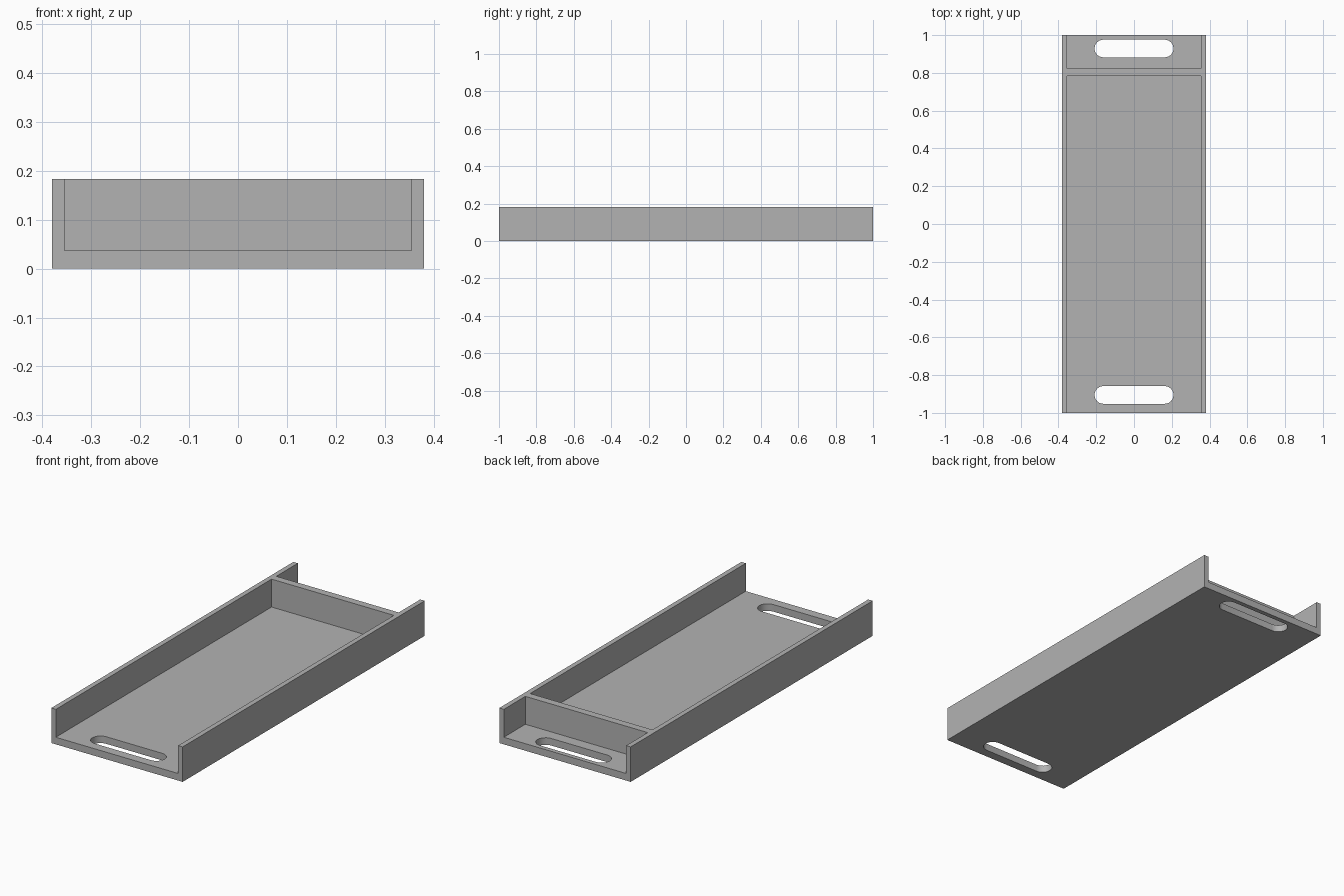
import bpy, bmesh, math

default = bpy.data.objects.get("Cube")
if default:
    bpy.data.objects.remove(default, do_unlink=True)

WIDTH, LENGTH, HEIGHT = 0.76, 2.0, 0.183
FLOOR, WALL = 0.037, 0.026
DIVIDER_FRONT, DIVIDER_BACK = 0.783, 0.822
SLOT_HALF, SLOT_RADIUS = 0.209, 0.047

grey = bpy.data.materials.new("plain grey")
grey.use_nodes = True
colour = (0.45, 0.45, 0.45, 1)
grey.diffuse_color = colour
grey.node_tree.nodes["Principled BSDF"].inputs["Base Color"].default_value = colour


def prism(name, outline, z0, z1):
    """Extrude a flat counter-clockwise outline from z0 up to z1."""
    bm = bmesh.new()
    face = bm.faces.new([bm.verts.new((x, y, z0)) for x, y in outline])
    top = bmesh.ops.extrude_face_region(bm, geom=[face])["geom"]
    bmesh.ops.translate(bm, vec=(0, 0, z1 - z0),
                        verts=[v for v in top if isinstance(v, bmesh.types.BMVert)])
    bmesh.ops.recalc_face_normals(bm, faces=bm.faces)
    mesh = bpy.data.meshes.new(name)
    bm.to_mesh(mesh)
    bm.free()
    mesh.materials.append(grey)
    obj = bpy.data.objects.new(name, mesh)
    bpy.context.collection.objects.link(obj)
    return obj


def rectangle(half_x, y0, y1):
    return [(-half_x, y0), (half_x, y0), (half_x, y1), (-half_x, y1)]


def stadium(y, steps=12):
    """Rounded slot outline centred on x = 0."""
    points = []
    for side, start in ((1, -math.pi / 2), (-1, math.pi / 2)):
        for i in range(steps + 1):
            a = start + math.pi * i / steps
            points.append((side * (SLOT_HALF - SLOT_RADIUS) + SLOT_RADIUS * math.cos(a),
                           y + SLOT_RADIUS * math.sin(a)))
    return points


# Solid block that the tray is cut from
tray = prism("tray", rectangle(WIDTH / 2, -LENGTH / 2, LENGTH / 2), 0, HEIGHT)

# Open-ended compartments on either side of the divider, and the hand slots
inner = WIDTH / 2 - WALL
cutters = [
    prism("main_compartment_cutter", rectangle(inner, -LENGTH, DIVIDER_FRONT), FLOOR, 1),
    prism("back_compartment_cutter", rectangle(inner, DIVIDER_BACK, LENGTH), FLOOR, 1),
    prism("front_slot_cutter", stadium(-0.905), -0.1, 0.1),
    prism("back_slot_cutter", stadium(0.929), -0.1, 0.1),
]
for cutter in cutters:
    cutter.hide_render = True
    cut = tray.modifiers.new(cutter.name, "BOOLEAN")
    cut.operation, cut.solver, cut.object = "DIFFERENCE", "EXACT", cutter

# Apply the cuts and discard the cutters
bpy.context.view_layer.update()
evaluated = tray.evaluated_get(bpy.context.evaluated_depsgraph_get())
finished = bpy.data.meshes.new_from_object(evaluated)
tray.modifiers.clear()
tray.data = finished
for cutter in cutters:
    bpy.data.objects.remove(cutter, do_unlink=True)

# Smooth slot ends, sharp edges elsewhere
bpy.ops.object.select_all(action="DESELECT")
bpy.context.view_layer.objects.active = tray
tray.select_set(True)
bpy.ops.object.shade_smooth_by_angle(angle=math.radians(30))
